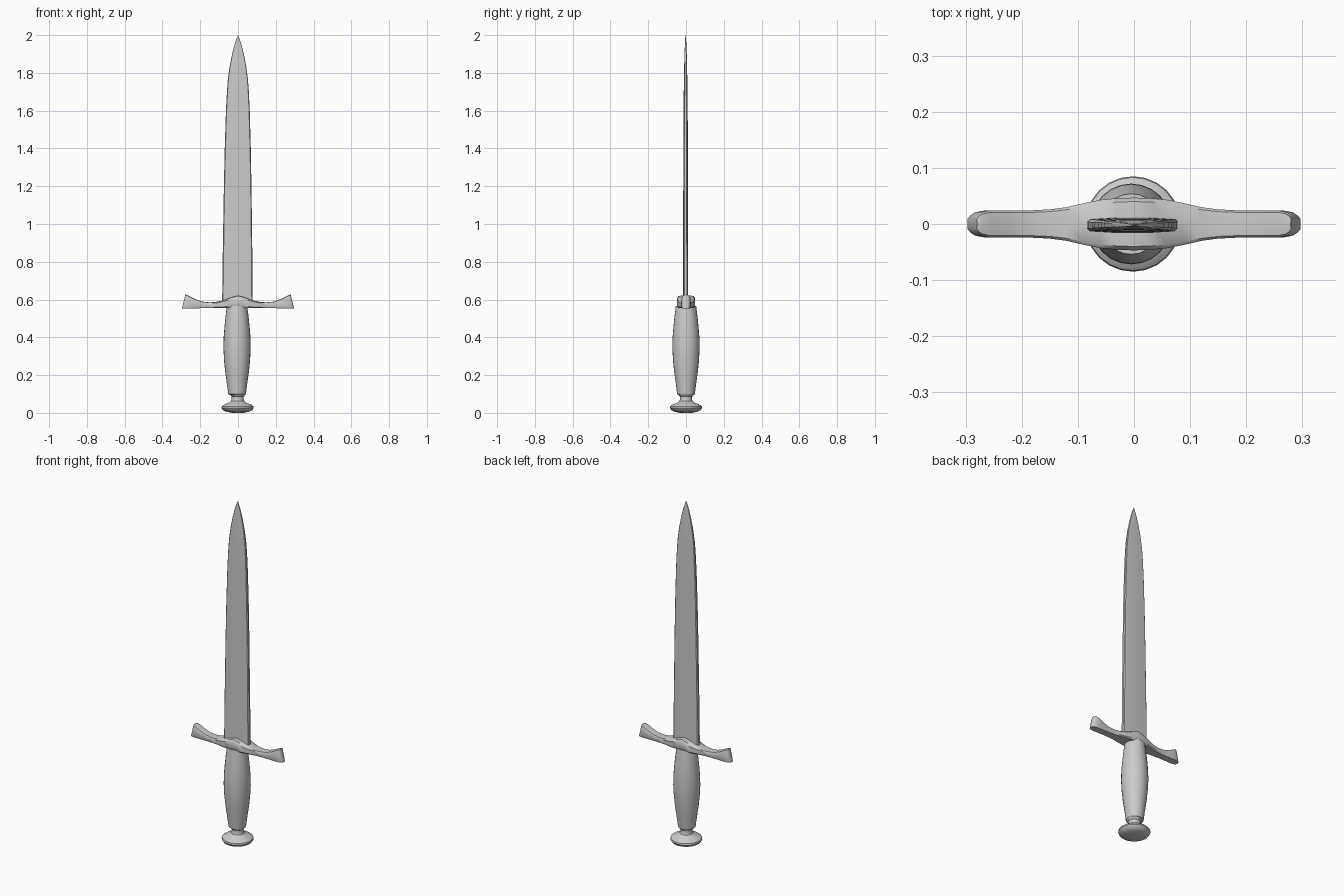
import bpy, math


def loft(name, rings, angle=35):
    """Skin a list of equal-length rings into a capped, smooth-shaded solid."""
    n = len(rings[0])
    verts = [p for r in rings for p in r]
    faces = [(a * n + i, a * n + (i + 1) % n, (a + 1) * n + (i + 1) % n, (a + 1) * n + i)
             for a in range(len(rings) - 1) for i in range(n)]
    faces += [tuple(reversed(range(n))), tuple(range(len(verts) - n, len(verts)))]
    mesh = bpy.data.meshes.new(name)
    mesh.from_pydata(verts, [], faces)
    mesh.validate()
    obj = bpy.data.objects.new(name, mesh)
    bpy.context.collection.objects.link(obj)
    bpy.ops.object.select_all(action='DESELECT')
    obj.select_set(True)
    bpy.context.view_layer.objects.active = obj
    bpy.ops.object.mode_set(mode='EDIT')
    bpy.ops.mesh.select_all(action='SELECT')
    bpy.ops.mesh.normals_make_consistent(inside=False)
    bpy.ops.object.mode_set(mode='OBJECT')
    bpy.ops.object.shade_smooth_by_angle(angle=math.radians(angle))
    return obj


def lathe(name, profile, cx, sides=24):
    """Turn (radius, z) pairs around a vertical axis at x = cx."""
    turn = [2 * math.pi * i / sides for i in range(sides)]
    return loft(name, [[(cx + r * math.cos(t), r * math.sin(t), z) for t in turn]
                       for r, z in profile])


# Pommel: flat disc with a narrow neck
lathe("pommel", [(0.03, 0.0), (0.06, 0.006), (0.077, 0.014), (0.085, 0.026), (0.083, 0.035),
                 (0.07, 0.045), (0.048, 0.053), (0.035, 0.062), (0.031, 0.074),
                 (0.033, 0.088), (0.042, 0.097), (0.045, 0.105)], -0.002)

# Grip: swelling handle
lathe("grip", [(0.040, 0.096), (0.047, 0.100), (0.050, 0.125), (0.056, 0.17), (0.063, 0.22),
               (0.069, 0.28), (0.072, 0.34), (0.071, 0.40), (0.066, 0.46), (0.061, 0.51),
               (0.057, 0.54), (0.054, 0.565)], -0.005)

# Crossguard: (x, top z, half depth), mirrored to both arms, slanted ends
half = [(0.0, 0.622, 0.047), (0.03, 0.614, 0.046), (0.06, 0.603, 0.043), (0.09, 0.593, 0.037),
        (0.12, 0.587, 0.030), (0.15, 0.585, 0.026), (0.19, 0.589, 0.024), (0.23, 0.602, 0.024),
        (0.265, 0.617, 0.0245), (0.285, 0.624, 0.021), (0.293, 0.626, 0.016), (0.297, 0.626, 0.010)]
stations = [(-x, z, w) for x, z, w in reversed(half[1:])] + half
section = [(-0.85, 0.0), (0.85, 0.0), (1.0, 0.15), (1.0, 0.82), (0.85, 0.96),
           (0.0, 1.0), (-0.85, 0.96), (-1.0, 0.82), (-1.0, 0.15)]
rings = []
for x, top, w in stations:
    slant = 0.06 * max(0.0, (abs(x) - 0.2) / 0.097)
    base = 0.556 - 0.003 * abs(x) / 0.3
    rings.append([(x * (1 - slant * v), w * u, base + (top - base) * v) for u, v in section])
loft("crossguard", rings, 40)

# Blade: (z, half width, half thickness), thick blunt-edged section
blade = [(0.57, 0.081, 0.014), (0.8, 0.079, 0.0135), (1.0, 0.076, 0.013), (1.2, 0.073, 0.0125),
         (1.4, 0.069, 0.012), (1.6, 0.063, 0.011), (1.7, 0.058, 0.010), (1.77, 0.053, 0.009),
         (1.84, 0.043, 0.0075), (1.90, 0.031, 0.006), (1.95, 0.018, 0.004), (1.98, 0.008, 0.0025),
         (2.0, 0.0008, 0.0008)]
edge = [(1.0, -0.45), (1.0, 0.45), (0.94, 0.8), (0.4, 1.0), (-0.4, 1.0), (-0.94, 0.8),
        (-1.0, 0.45), (-1.0, -0.45), (-0.94, -0.8), (-0.4, -1.0), (0.4, -1.0), (0.94, -0.8)]
loft("blade", [[(-0.003 * (2 - z) / 1.4 + w * u, -0.002 + t * v, z) for u, v in edge]
               for z, w, t in blade], 40)
